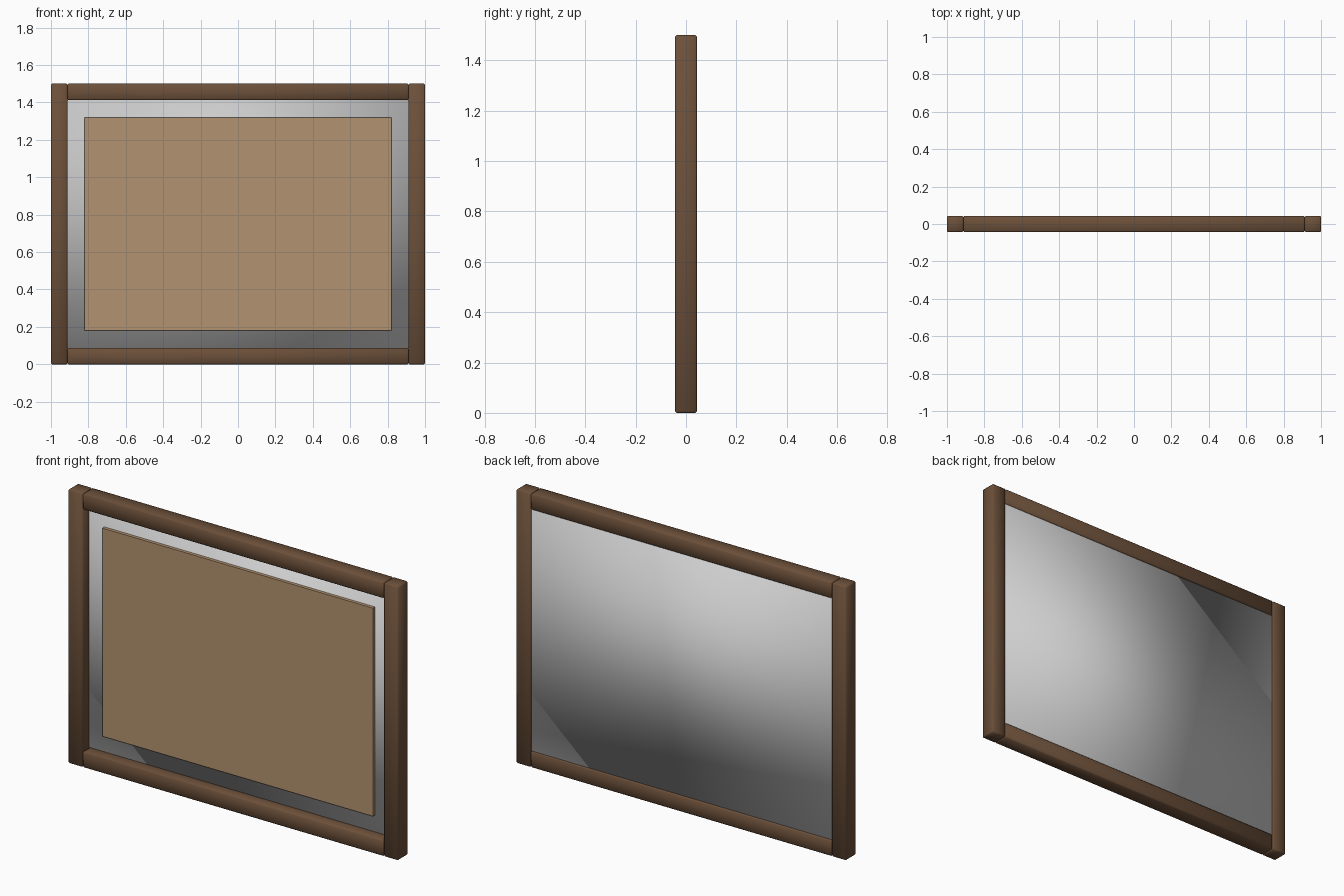
import bpy
import bmesh

cube = bpy.data.objects.get("Cube")
if cube:
    bpy.data.objects.remove(cube, do_unlink=True)


def make_material(name, rgb):
    mat = bpy.data.materials.new(name)
    mat.use_nodes = True
    colour = (*rgb, 1.0)
    mat.diffuse_color = colour
    mat.node_tree.nodes["Principled BSDF"].inputs["Base Color"].default_value = colour
    return mat


def make_box(name, low, high, mat, bevel=0.0, smooth=True):
    """Box between two corners, with optional chamfered edges."""
    bm = bmesh.new()
    bmesh.ops.create_cube(bm, size=1.0)
    for v in bm.verts:
        v.co = [(a + b) / 2 + c * (b - a) for a, b, c in zip(low, high, v.co)]
    if bevel:
        bmesh.ops.bevel(bm, geom=bm.edges[:], offset=bevel, segments=1,
                        affect='EDGES', clamp_overlap=True)
    for f in bm.faces:
        f.smooth = smooth
    mesh = bpy.data.meshes.new(name)
    bm.to_mesh(mesh)
    bm.free()
    mesh.materials.append(mat)
    obj = bpy.data.objects.new(name, mesh)
    bpy.context.collection.objects.link(obj)
    return obj


wood = make_material("dark wood", (0.15, 0.08, 0.042))
backing = make_material("pale grey", (0.62, 0.62, 0.62))
board = make_material("tan board", (0.45, 0.29, 0.16))

HALF_W, HEIGHT, HALF_D, BAR, BEVEL = 1.0, 1.5, 0.0435, 0.088, 0.006
inner = HALF_W - BAR

# Frame posts
for name, x in (("right_post", -HALF_W), ("left_post", inner)):
    make_box(name, (x, -HALF_D, 0), (x + BAR, HALF_D, HEIGHT), wood, BEVEL)

# Frame rails
for name, z in (("bottom_rail", 0), ("top_rail", HEIGHT - BAR)):
    make_box(name, (-inner, -HALF_D, z), (inner, HALF_D, z + BAR), wood, BEVEL)

# Backing sheet, set towards the rear of the frame
make_box("backing_sheet", (-inner, 0.015, BAR), (inner, 0.036, HEIGHT - BAR), backing)

# Raised board on the front of the backing
make_box("front_board", (-0.82, -0.003, 0.18), (0.82, 0.015, 1.32), board, smooth=False)
